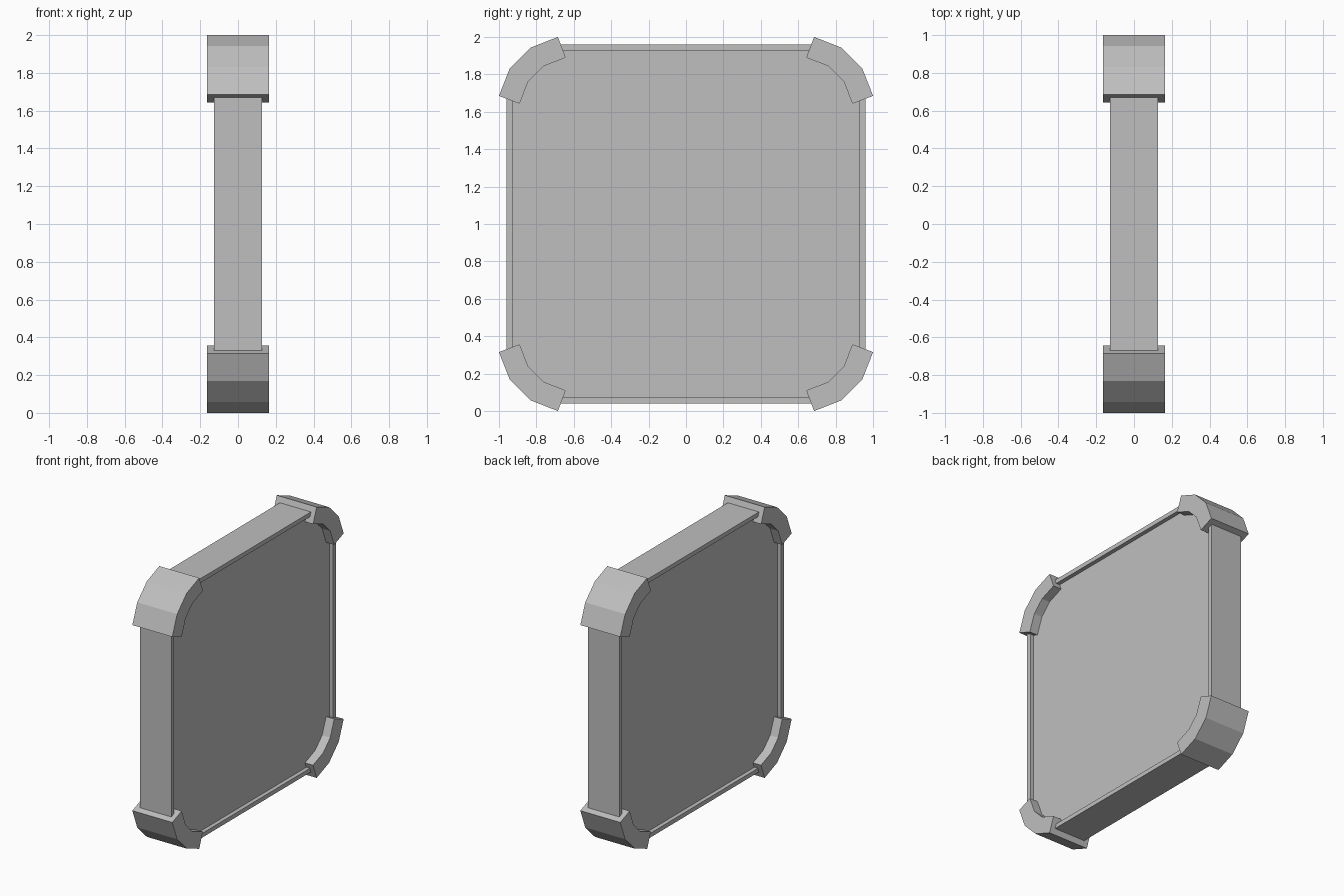
import bpy, bmesh
from mathutils import Vector

cube = bpy.data.objects.get("Cube")
if cube:
    bpy.data.objects.remove(cube, do_unlink=True)

GREY = (0.52, 0.52, 0.52, 1.0)
grey = bpy.data.materials.new("plain_grey")
grey.use_nodes = True
grey.diffuse_color = GREY
grey.node_tree.nodes["Principled BSDF"].inputs["Base Color"].default_value = GREY

CENTRE_Z = 1.0
CORNERS = [(1, 1), (-1, 1), (-1, -1), (1, -1)]


def diagonal(points):
    """Complete a corner path by reflecting it across its diagonal."""
    return points + [(b, a) for a, b in reversed(points)]


def prism(outline, half_width):
    """Extrude a closed (y, z) outline symmetrically along x."""
    bm = bmesh.new()
    verts = [bm.verts.new((-half_width, y, z + CENTRE_Z)) for y, z in outline]
    cap = bm.faces.new(verts)
    ext = bmesh.ops.extrude_face_region(bm, geom=[cap], use_keep_orig=True)
    moved = [g for g in ext["geom"] if isinstance(g, bmesh.types.BMVert)]
    bmesh.ops.translate(bm, verts=moved, vec=(2 * half_width, 0, 0))
    bmesh.ops.recalc_face_normals(bm, faces=bm.faces[:])
    return bm


def finish(bm, name):
    mesh = bpy.data.meshes.new(name)
    bm.to_mesh(mesh)
    bm.free()
    mesh.materials.append(grey)
    obj = bpy.data.objects.new(name, mesh)
    bpy.context.collection.objects.link(obj)


# Panel: rounded square slab with a raised rim around both recessed faces
corner = diagonal([(0.67, 0.96), (0.815, 0.905)])
outline = []
for sy, sz in CORNERS:
    path = corner if sy * sz < 0 else corner[::-1]
    outline += [(sy * y, sz * z) for y, z in path]
bm = prism(outline, 0.127)
caps = [f for f in bm.faces if abs(f.normal.x) > 0.9]
bmesh.ops.inset_individual(bm, faces=caps, thickness=0.032, depth=0)
for face in caps:
    inward = Vector((-0.03 if face.normal.x > 0 else 0.03, 0, 0))
    sunk = bmesh.ops.extrude_discrete_faces(bm, faces=[face])["faces"][0]
    bmesh.ops.translate(bm, verts=sunk.verts[:], vec=inward)
finish(bm, "panel")

# Corner guards: three-sided angular bands gripping each corner
outer = diagonal([(0.685, 1.0), (0.831, 0.943)])
inner = diagonal([(0.643, 0.89), (0.763, 0.843)])
names = ["upper_back", "upper_front", "lower_front", "lower_back"]
for (sy, sz), name in zip(CORNERS, names):
    band = [(sy * y, sz * z) for y, z in outer + inner[::-1]]
    finish(prism(band, 0.163), name + "_corner_guard")
